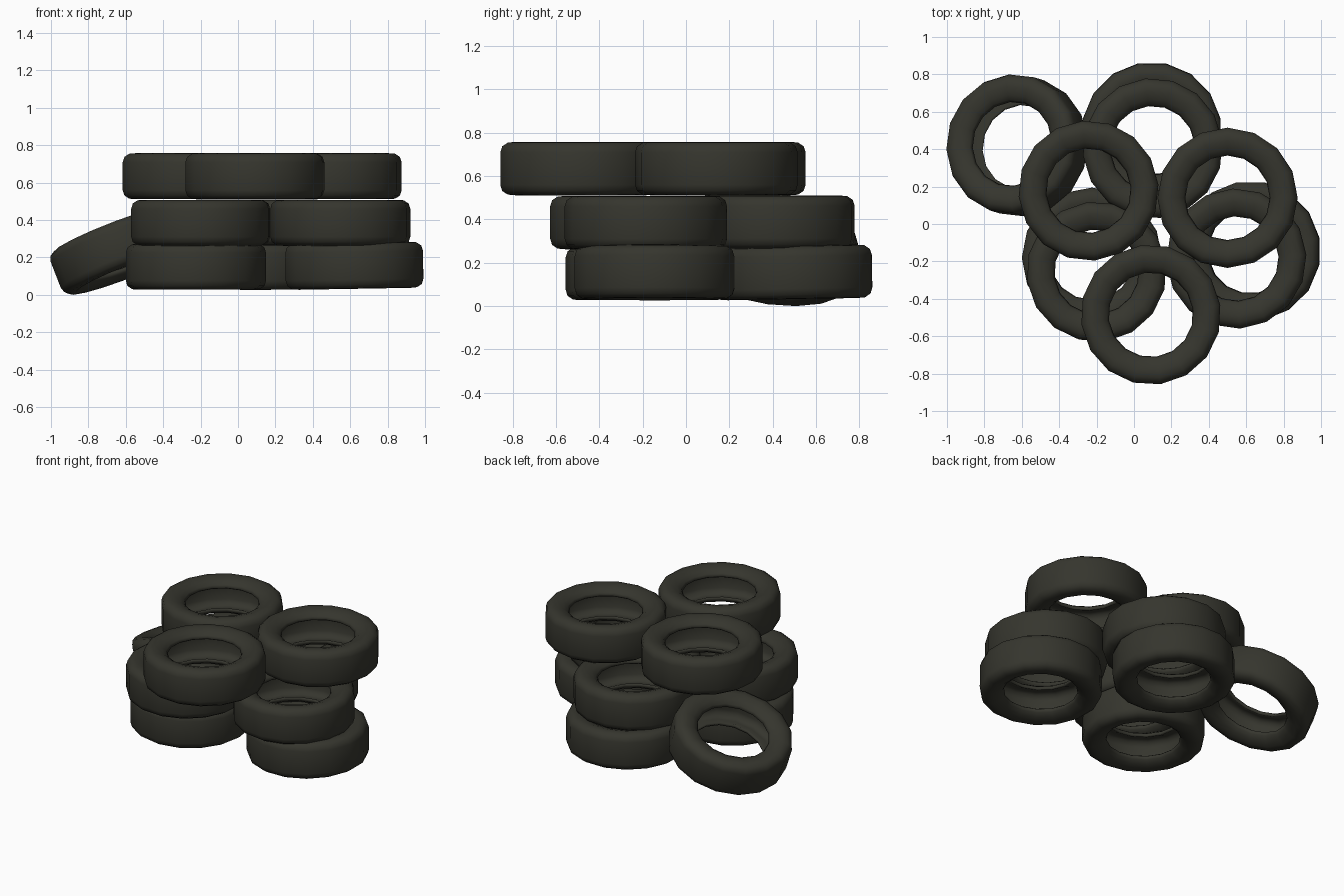
import bpy, bmesh, math
from mathutils import Matrix, Vector

if "Cube" in bpy.data.objects:
    bpy.data.objects.remove(bpy.data.objects["Cube"])

rubber = bpy.data.materials.new("dark_rubber")
rubber.diffuse_color = (0.036, 0.036, 0.027, 1)
rubber.use_nodes = True
rubber.node_tree.nodes["Principled BSDF"].inputs["Base Color"].default_value = rubber.diffuse_color

# Upper half of the tyre cross-section (radius, height): tread, shoulder, sidewall, lip, cavity
HALF = [(0.375, 0.075), (0.366, 0.103), (0.340, 0.120), (0.305, 0.123),
        (0.262, 0.110), (0.236, 0.092), (0.226, 0.074), (0.236, 0.066),
        (0.290, 0.092), (0.330, 0.085), (0.345, 0.055)]
PROFILE = HALF + [(r, -z) for r, z in reversed(HALF)]
SIDES = 16


def tyre(name, centre, spin=0.0, tilt=0.0, low_side=0.0):
    """Lathe one tyre; tilt it so the side at azimuth low_side drops."""
    bm = bmesh.new()
    rings = []
    for i in range(SIDES):
        a = 2 * math.pi * i / SIDES + math.radians(spin)
        rings.append([bm.verts.new((r * math.cos(a), r * math.sin(a), z)) for r, z in PROFILE])
    n = len(PROFILE)
    for i in range(SIDES):
        p, q = rings[i], rings[(i + 1) % SIDES]
        for j in range(n):
            k = (j + 1) % n
            bm.faces.new((p[j], q[j], q[k], p[k]))
    bmesh.ops.recalc_face_normals(bm, faces=bm.faces)
    az = math.radians(low_side)
    axis = Vector((-math.sin(az), math.cos(az), 0))
    bm.transform(Matrix.Translation(centre) @ Matrix.Rotation(math.radians(tilt), 4, axis))
    for f in bm.faces:
        f.smooth = True
    me = bpy.data.meshes.new(name)
    bm.to_mesh(me)
    bm.free()
    me.materials.append(rubber)
    ob = bpy.data.objects.new(name, me)
    bpy.context.collection.objects.link(ob)
    return ob


# Three stacked layers of three tyres
layers = {
    "bottom_tyre": [(-0.225, -0.18, 0.150, 0, 0, 0), (0.622, -0.145, 0.155, 11, 1, 180),
                    (0.095, 0.49, 0.155, 11, 1, 270)],
    "middle_tyre": [(-0.20, -0.255, 0.385, 8, 0, 0), (0.547, -0.185, 0.385, 3, 0, 0),
                    (0.10, 0.405, 0.387, 6, 0, 0)],
    "top_tyre": [(-0.243, 0.178, 0.634, 5, 0, 0), (0.50, 0.14, 0.634, 0, 0, 0),
                 (0.09, -0.485, 0.634, 8, 0, 0)],
}
for name, items in layers.items():
    for i, (x, y, z, spin, tilt, low) in enumerate(items):
        tyre(f"{name}_{i + 1}", (x, y, z), spin, tilt, low)

# Tyre leaning against the stack, dropped so it touches the ground
lean = tyre("leaning_tyre", (-0.625, 0.42, 0.24), 4, 22, 163)
low = min(v.co.z for v in lean.data.vertices)
for v in lean.data.vertices:
    v.co.z -= low
